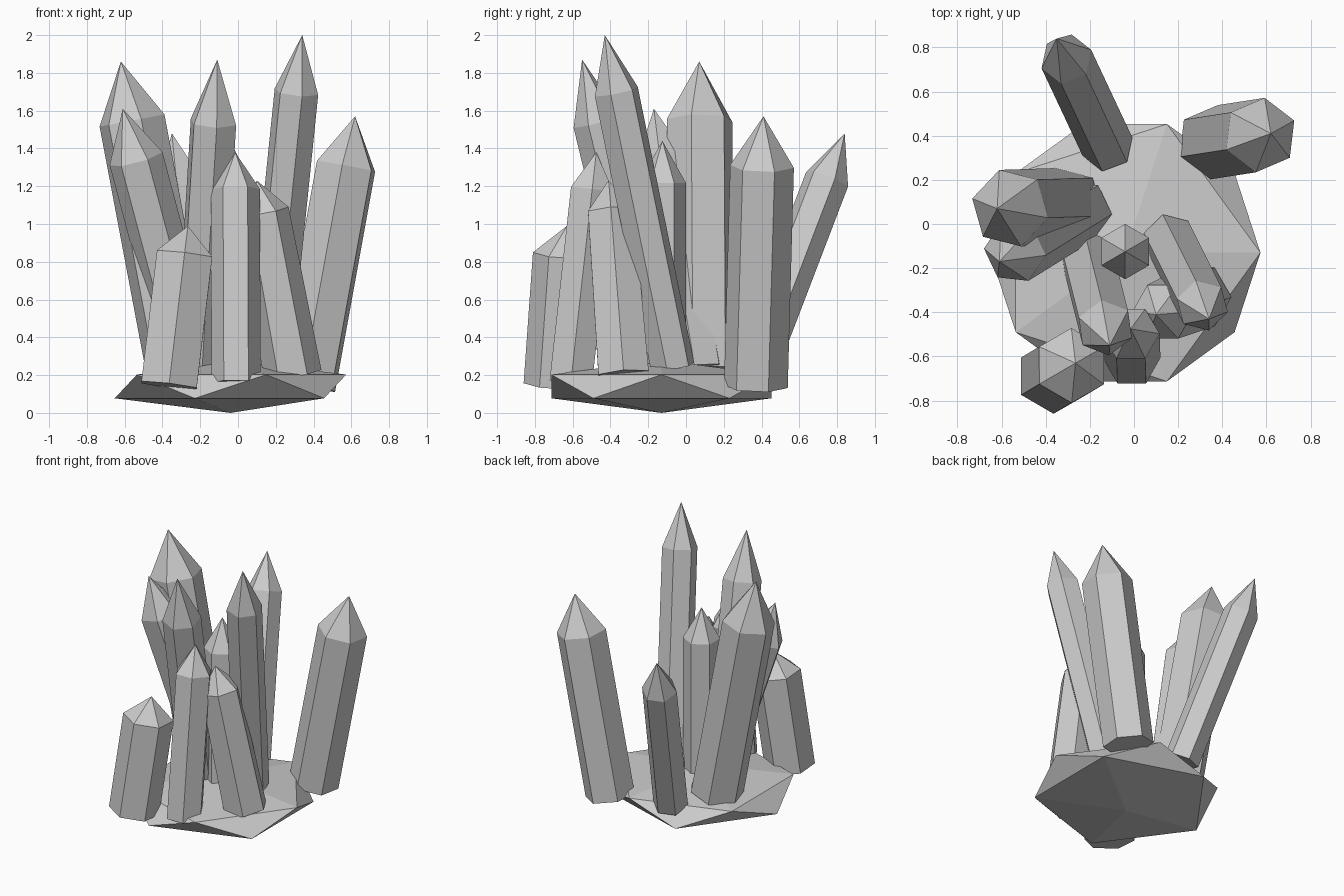
import bpy, math
from mathutils import Vector

cube = bpy.data.objects.get("Cube")
if cube:
    bpy.data.objects.remove(cube, do_unlink=True)

SIDES = 6
grey = bpy.data.materials.new("stone_grey")
grey.use_nodes = True
colour = (0.6, 0.6, 0.6, 1)
grey.diffuse_color = colour
grey.node_tree.nodes["Principled BSDF"].inputs["Base Color"].default_value = colour


def crystal(name, base, tip, shoulder, radius, turn, flare=1.0):
    """Six-sided prism along base-tip, drawn to a point above the shoulder."""
    base, tip = Vector(base), Vector(tip)
    tilt = Vector((0, 0, 1)).rotation_difference(tip - base)
    verts = []
    for centre, r in ((base, radius * flare), (base.lerp(tip, shoulder), radius)):
        for i in range(SIDES):
            a = math.radians(turn) + math.tau * i / SIDES
            verts.append(centre + tilt @ Vector((r * math.cos(a), r * math.sin(a), 0)))
    verts.append(tip)
    faces = [tuple(reversed(range(SIDES)))]
    for i in range(SIDES):
        j = (i + 1) % SIDES
        faces.append((i, j, j + SIDES, i + SIDES))
        faces.append((i + SIDES, j + SIDES, 2 * SIDES))
    mesh = bpy.data.meshes.new(name)
    mesh.from_pydata(verts, [], faces)
    mesh.materials.append(grey)
    bpy.context.collection.objects.link(bpy.data.objects.new(name, mesh))


# Flattened rock base
bpy.ops.mesh.primitive_ico_sphere_add(subdivisions=1, radius=1, location=(-0.04, -0.13, 0.14))
rock = bpy.context.object
rock.name = "rock_base"
rock.scale = (0.685, 0.685, 0.14)
rock.data.materials.append(grey)

# Crystals: base centre, tip, shoulder fraction, radius, turn
crystal("tallest_crystal", (0.16, -0.07, 0.24), (0.34, -0.43, 2.0), 0.83, 0.12, 45)
crystal("wide_right_crystal", (-0.31, 0.08, 0.22), (-0.62, 0.07, 1.86), 0.81, 0.18, 46)
crystal("outer_right_crystal", (-0.24, 0.06, 0.22), (-0.61, -0.17, 1.61), 0.81, 0.145, 55)
crystal("back_crystal", (-0.12, 0.35, 0.2), (-0.35, 0.84, 1.48), 0.81, 0.12, 20)
crystal("front_tall_crystal", (-0.21, -0.15, 0.22), (-0.11, -0.55, 1.87), 0.8, 0.13, 38)
crystal("left_crystal", (0.36, 0.37, 0.14), (0.62, 0.41, 1.57), 0.815, 0.17, 23)
crystal("front_crystal", (-0.01, -0.61, 0.16), (-0.015, -0.475, 1.38), 0.84, 0.13, 0)
crystal("leaning_crystal", (0.29, -0.33, 0.2), (0.1, -0.41, 1.23), 0.84, 0.14, 0, 1.1)
crystal("short_crystal", (-0.365, -0.69, 0.145), (-0.265, -0.63, 0.99), 0.82, 0.17, 30)
crystal("centre_crystal", (-0.04, -0.125, 0.2), (-0.04, -0.125, 1.44), 0.82, 0.125, 30)
